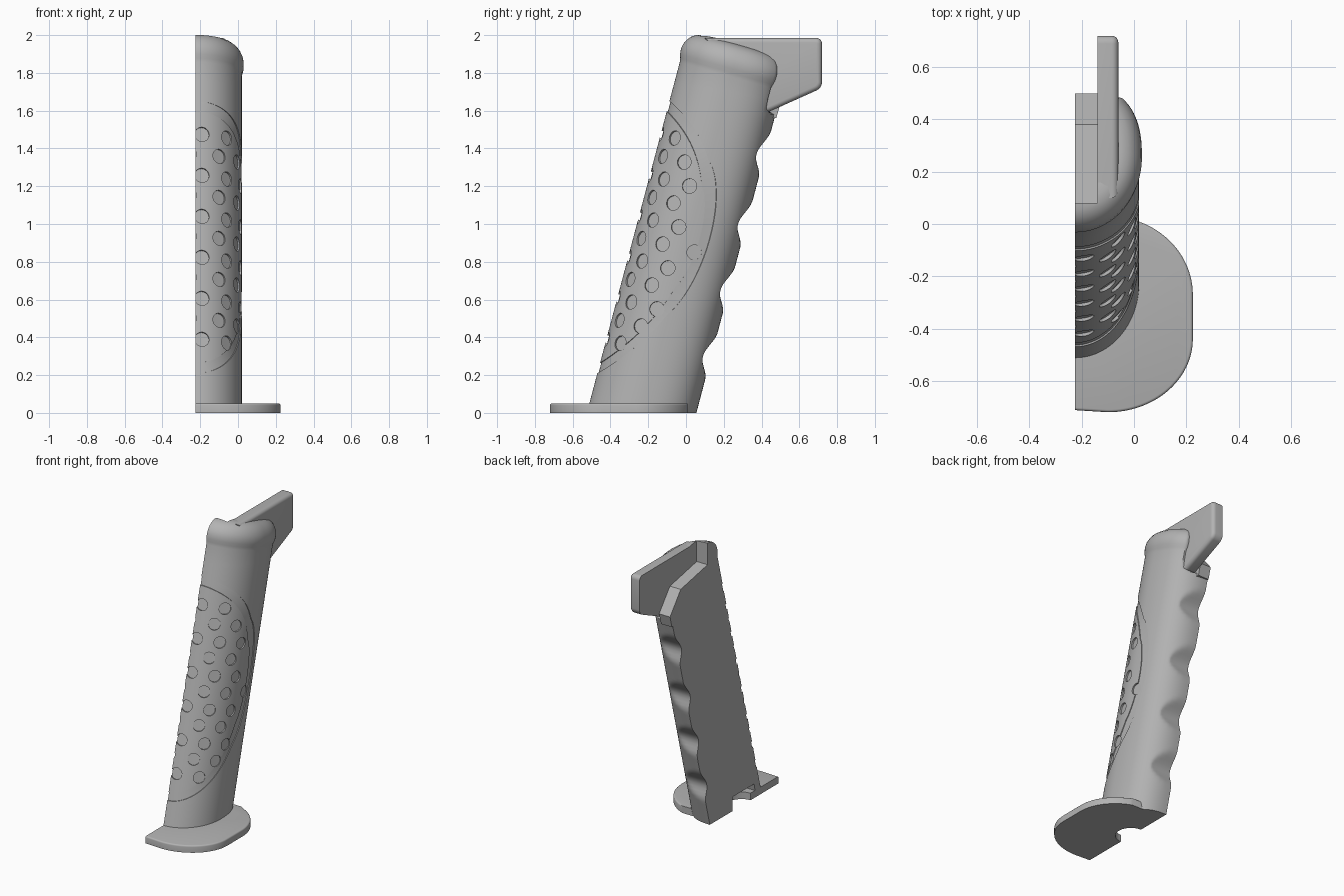
import bpy, bmesh, math
from mathutils import Vector

cube = bpy.data.objects.get("Cube")
if cube:
    bpy.data.objects.remove(cube, do_unlink=True)

grey = bpy.data.materials.new("plain_grey")
grey.use_nodes = True
colour = (0.45, 0.45, 0.45, 1)
grey.diffuse_color = colour
grey.node_tree.nodes["Principled BSDF"].inputs["Base Color"].default_value = colour

CUT = -0.225      # plane where the half grip is split
MID = -0.235      # section centre in y at ground level
LEAN = 0.265      # backward lean of the grip
WIDE, DEEP = 0.245, 0.29


def make(name, bm):
    bmesh.ops.recalc_face_normals(bm, faces=bm.faces)
    mesh = bpy.data.meshes.new(name)
    bm.to_mesh(mesh)
    bm.free()
    mesh.materials.append(grey)
    obj = bpy.data.objects.new(name, mesh)
    bpy.context.collection.objects.link(obj)
    return obj


def loft(bm, rings, caps=True):
    loops = [[bm.verts.new(p) for p in ring] for ring in rings]
    n = len(loops[0])
    for a, b in zip(loops, loops[1:]):
        for i in range(n):
            j = (i + 1) % n
            bm.faces.new((a[i], a[j], b[j], b[i]))
    if caps:
        bm.faces.new(loops[0])
        bm.faces.new(loops[-1])


def prism(name, pts, axis, lo, hi):
    place = (lambda p, h: (h, p[0], p[1])) if axis == "x" else (lambda p, h: (p[0], p[1], h))
    bm = bmesh.new()
    loft(bm, [[place(p, h) for p in pts] for h in (lo, hi)])
    return make(name, bm)


def activate(obj):
    bpy.ops.object.select_all(action="DESELECT")
    obj.select_set(True)
    bpy.context.view_layer.objects.active = obj


def carve(obj, cutter, keep=False):
    cutter.hide_render = True
    mod = obj.modifiers.new("carve", "BOOLEAN")
    mod.operation, mod.solver, mod.object = "DIFFERENCE", "EXACT", cutter
    activate(obj)
    bpy.ops.object.modifier_apply(modifier=mod.name)
    if not keep:
        bpy.data.objects.remove(cutter, do_unlink=True)


def smooth(obj):
    activate(obj)
    bpy.ops.object.shade_smooth_by_angle(angle=math.radians(32))


def section(angle, scale=1.0):
    """Offset from the section centre; the rear half is squarer than the front."""
    s, c = math.sin(angle), math.cos(angle)
    if c < 0:
        s, c = abs(s) ** 0.8, -abs(c) ** 0.8
    return WIDE * scale * s, -DEEP * scale * c


def surface(angle, z, scale=1.0):
    dx, dy = section(angle, scale)
    return Vector((CUT + dx, MID + dy + LEAN * z, z))


def rear_limit(z):
    """Finger hollows along the back."""
    limit = DEEP
    for centre in (0.30, 0.65, 1.0, 1.37):
        t = abs(z - centre) / 0.125
        if t < 1:
            limit -= 0.045 * math.cos(t * math.pi / 2) ** 2
    return limit


STEPS = 56


def ring(z, scale=1.0, tilt=0.0, limit=DEEP):
    pts = []
    for i in range(STEPS + 1):
        dx, dy = section(math.pi * i / STEPS, scale)
        dy = min(dy, limit)
        pts.append((CUT + max(dx, 0), MID + LEAN * z + dy * (1 - 0.07 * tilt),
                    z - LEAN * tilt * dy))
    return pts


# Grip: leaning shaft with finger hollows, hand relief and rounded pommel
rings = [ring(1.58 * i / 72, limit=rear_limit(1.58 * i / 72)) for i in range(73)]
rings += [ring(1.60, 1, 0.05, 0.25), ring(1.63, 1, 0.2, 0.232),
          ring(1.70, 1, 0.6, 0.228), ring(1.78, 1, 1, 0.228)]
for z, scale in ((1.80, 1.01), (1.82, 1.035), (1.85, 1.042), (1.875, 1.025),
                 (1.90, 0.98), (1.92, 0.92), (1.937, 0.83), (1.946, 0.72), (1.95, 0.6)):
    rings.append(ring(z, scale, 1, 0.232 * scale))
bm = bmesh.new()
loft(bm, rings)
grip = make("grip", bm)

# Groove outlining the textured panel
bm = bmesh.new()
bands = []
for i in range(-50, 51):
    phi = math.radians(2 * i)
    outer = (1.90 * math.cos(phi), 0.93 + 0.72 * math.sin(phi))
    inner = (1.72 * math.cos(phi), 0.93 + 0.665 * math.sin(phi))
    bands.append([surface(*outer, 0.978), surface(*outer, 1.04),
                  surface(*inner, 1.04), surface(*inner, 0.978)])
loft(bm, bands)
carve(grip, make("panel_groove_cutter", bm))

# Round dimples in staggered columns: angle, lowest height, count
bm = bmesh.new()
for degrees, low, count in ((-8, 0.50, 5), (8, 0.39, 6), (31, 0.49, 5), (43, 0.37, 6),
                            (64, 0.46, 5), (77, 0.55, 4), (97, 0.85, 1)):
    angle = math.radians(degrees)
    for k in range(count):
        z = low + 0.217 * k
        centre = surface(angle, z)
        along = surface(angle + 0.01, z) - surface(angle - 0.01, z)
        normal = along.cross(Vector((0, LEAN, 1))).normalized()
        if normal.dot(centre - surface(angle, z, 0.5)) < 0:
            normal.negate()
        turn = normal.to_track_quat("Z", "Y").to_matrix().to_4x4()
        turn.translation = centre + normal * 0.004
        bmesh.ops.create_cone(bm, cap_ends=True, segments=24, radius1=0.039,
                              radius2=0.039, depth=0.032, matrix=turn)
carve(grip, make("dimple_cutter", bm))

# Slot at the top and screw pocket at the foot of the split face
carve(grip, prism("slot_cutter", [(0.08, 2.2), (0.08, 1.85), (0.38, 1.79), (0.5, 1.64),
                                  (0.6, 1.5), (0.9, 1.5), (0.9, 2.2)], "x", -0.4, -0.14))
carve(grip, prism("pocket_cutter", [(-0.45, 0.05), (-0.2, 0.05), (-0.2, 0.1), (-0.44, 0.1)],
                  "x", -0.4, -0.13))
hole = prism("screw_hole_cutter",
             [(CUT + 0.1 * math.cos(i * math.pi / 16), -0.3 + 0.1 * math.sin(i * math.pi / 16))
              for i in range(32)], "z", -0.1, 0.1)
carve(grip, hole, keep=True)
smooth(grip)

# Ledge under the slot
prism("slot_ledge", [(0.08, 1.85), (0.38, 1.79), (0.5, 1.64), (0.478, 1.56), (0.1, 1.56)],
      "x", CUT, -0.14)

# Base plate: two elliptical corners, flat at the split
start = math.acos(0.12 / 0.325)
outline = [(CUT, 0.01)]
for i in range(25):
    a = start * (1 - i / 24)
    outline.append((-0.1 + 0.325 * math.cos(a), -0.27 + 0.3 * math.sin(a)))
for i in range(33):
    a = -math.pi / 2 * i / 32
    outline.append((-0.1 + 0.325 * math.cos(a), -0.44 + 0.28 * math.sin(a)))
outline.append((CUT, -0.712))
plate = prism("base_plate", outline, "z", 0, 0.05)
bm = bmesh.new()
bm.from_mesh(plate.data)
rim = [e for e in bm.edges if all(v.co.z > 0.04 for v in e.verts)
       and any(v.co.x > CUT + 0.01 for v in e.verts) and sum(v.co.y for v in e.verts) < 0]
bmesh.ops.bevel(bm, geom=rim, offset=0.01, segments=3, profile=0.5, affect="EDGES")
bm.to_mesh(plate.data)
bm.free()
carve(plate, hole)
smooth(plate)

# Rear fin, rounded on its outer side
fin = prism("rear_fin", [(0.1, 1.985), (0.72, 1.985), (0.72, 1.72), (0.43, 1.59), (0.2, 1.59)],
            "x", -0.14, -0.06)
bm = bmesh.new()
bm.from_mesh(fin.data)
corners = [e for e in bm.edges if abs(e.verts[0].co.x - e.verts[1].co.x) > 0.01
           and e.verts[0].co.y > 0.7]
bmesh.ops.bevel(bm, geom=corners, offset=0.03, segments=5, profile=0.5, affect="EDGES")
rim = [e for e in bm.edges if all(v.co.x > -0.065 for v in e.verts)]
bmesh.ops.bevel(bm, geom=rim, offset=0.025, segments=5, profile=0.5, affect="EDGES")
bm.to_mesh(fin.data)
bm.free()
smooth(fin)
